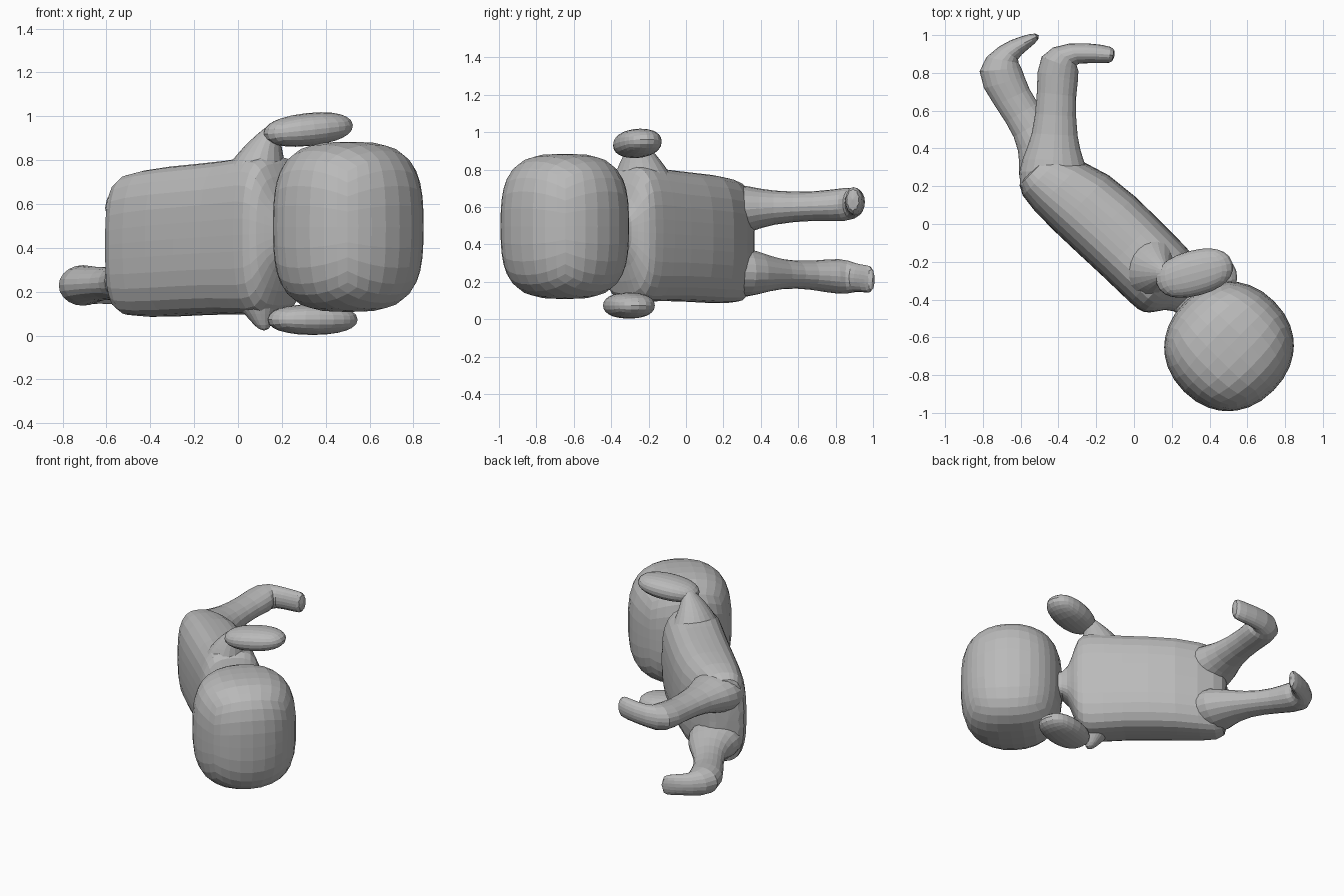
import bpy, bmesh, math
from mathutils import Vector, Matrix

if "Cube" in bpy.data.objects:
    bpy.data.objects.remove(bpy.data.objects["Cube"])

clay = bpy.data.materials.new("clay_grey")
clay.use_nodes = True
GREY = (.49, .49, .49, 1)
clay.diffuse_color = GREY
clay.node_tree.nodes["Principled BSDF"].inputs["Base Color"].default_value = GREY


def finish(name, bm):
    bmesh.ops.recalc_face_normals(bm, faces=bm.faces)
    mesh = bpy.data.meshes.new(name)
    bm.to_mesh(mesh)
    bm.free()
    mesh.materials.append(clay)
    part = bpy.data.objects.new(name, mesh)
    bpy.context.collection.objects.link(part)
    return part


def loft(name, rings, power=2, sides=10):
    """Skin a row of (centre, u, v) superellipse rings, cap both ends and round it."""
    bm = bmesh.new()
    loops = []
    for centre, u, v in rings:
        loop = []
        for i in range(sides):
            angle = math.tau * (i + .5) / sides
            c, s = math.cos(angle), math.sin(angle)
            swell = (abs(c) ** power + abs(s) ** power) ** (-1 / power)
            loop.append(bm.verts.new(centre + swell * (c * u + s * v)))
        loops.append(loop)
    for lower, upper in zip(loops, loops[1:]):
        for i in range(sides):
            j = (i + 1) % sides
            bm.faces.new((lower[i], lower[j], upper[j], upper[i]))
    bm.faces.new(loops[0])
    bm.faces.new(loops[-1])
    rounding = finish(name, bm).modifiers.new("rounding", "SUBSURF")
    rounding.levels = rounding.render_levels = 1


def soft_box(name, centre, half_size, yaw, tilt, plan_power, side_power, cuts):
    """Gridded cube pulled into a superellipsoid, then sized, turned and placed."""
    bm = bmesh.new()
    bmesh.ops.create_cube(bm, size=2)
    bmesh.ops.subdivide_edges(bm, edges=bm.edges, cuts=cuts, use_grid_fill=True)
    for v in bm.verts:
        plan = (abs(v.co.x) ** plan_power + abs(v.co.y) ** plan_power) ** (1 / plan_power)
        v.co /= (plan ** side_power + abs(v.co.z) ** side_power) ** (1 / side_power)
    turn = Matrix.Rotation(math.radians(yaw), 4, "Z") @ Matrix.Rotation(math.radians(-tilt), 4, "Y")
    place = Matrix.Translation(centre) @ turn @ Matrix.Diagonal((*half_size, 1))
    bmesh.ops.transform(bm, matrix=place, verts=bm.verts)
    finish(name, bm)


def leg(name, z_start, z_end, stations):
    """Sweep (x, y, half width) stations; each ring faces along the path."""
    points = [Vector((x, y, 0)) for x, y, width in stations]
    last = len(points) - 1
    rings = []
    for i, (x, y, width) in enumerate(stations):
        heading = (points[min(i + 1, last)] - points[max(i - 1, 0)]).normalized()
        across = Vector((heading.y, -heading.x, 0))
        centre = Vector((x, y, z_start + (z_end - z_start) * i / last))
        height = max(.075, .75 * width)
        rings.append((centre, across * width * 1.04, Vector((0, 0, height * 1.04))))
    loft(name, rings)


# Torso and neck: the body axis runs diagonally in plan
along = Vector((1, -1, 0)).normalized()
across = Vector((1, 1, 0)).normalized()
up = Vector((0, 0, 1))
torso = []
# distance along, sideways offset, half depth, middle height, half height
for s, offset, depth, z, height in (
        (-.6, -.17, .08, .41, .27), (-.56, -.17, .15, .41, .32),
        (-.3, -.11, .22, .43, .34), (.1, -.1, .21, .45, .34),
        (.3, -.1, .21, .46, .37), (.37, -.1, .2, .46, .34),
        (.41, -.1, .15, .47, .18), (.46, -.08, .08, .47, .06), (.6, -.08, .1, .47, .1)):
    torso.append((along * s + across * offset + up * z, across * depth, up * height * 1.02))
loft("torso_and_neck", torso, power=4, sides=16)

# Head
soft_box("head", (.503, -.648, .496), (.332, .338, .388), -45, 0, 2.15, 3.1, cuts=7)

# Legs: flared hip, shin, heel corner and turned-out foot
leg("left_leg", .57, .64, (
    (-.4, .1, .14), (-.43, .23, .2), (-.43, .34, .17), (-.42, .45, .12), (-.41, .7, .1),
    (-.4, .87, .13), (-.34, .91, .06), (-.15, .9, .05), (-.1, .89, .04)))
leg("right_leg", .26, .21, (
    (-.4, .1, .13), (-.43, .27, .2), (-.46, .38, .16), (-.54, .51, .1), (-.65, .67, .1),
    (-.73, .83, .14), (-.67, .91, .06), (-.58, .96, .04), (-.5, 1, .02)))

# Shoulders: tapering stubs that lean toward the head as they leave the body
STEPS = 6
for name, base, rise, lean, drift in (("left_shoulder", .7, .27, .09, -.04),
                                      ("right_shoulder", .28, -.26, .04, -.09)):
    rings = []
    for i in range(STEPS):
        t = i / (STEPS - 1)
        r = .16 - .14 * t ** 1.3
        centre = Vector((.08 + lean * t * t, -.22 + drift * t, base + rise * t))
        rings.append((centre, Vector((r, -.3 * r, 0)), Vector((.3 * r, 1.15 * r, 0))))
    loft(name, rings)

# Forearms: flattened mitts pointing toward the head
soft_box("left_forearm", (.32, -.26, .94), (.21, .12, .075), 15, 6, 2.2, 2.2, cuts=5)
soft_box("right_forearm", (.34, -.305, .073), (.21, .13, .07), 15, 0, 2.2, 2.2, cuts=5)
